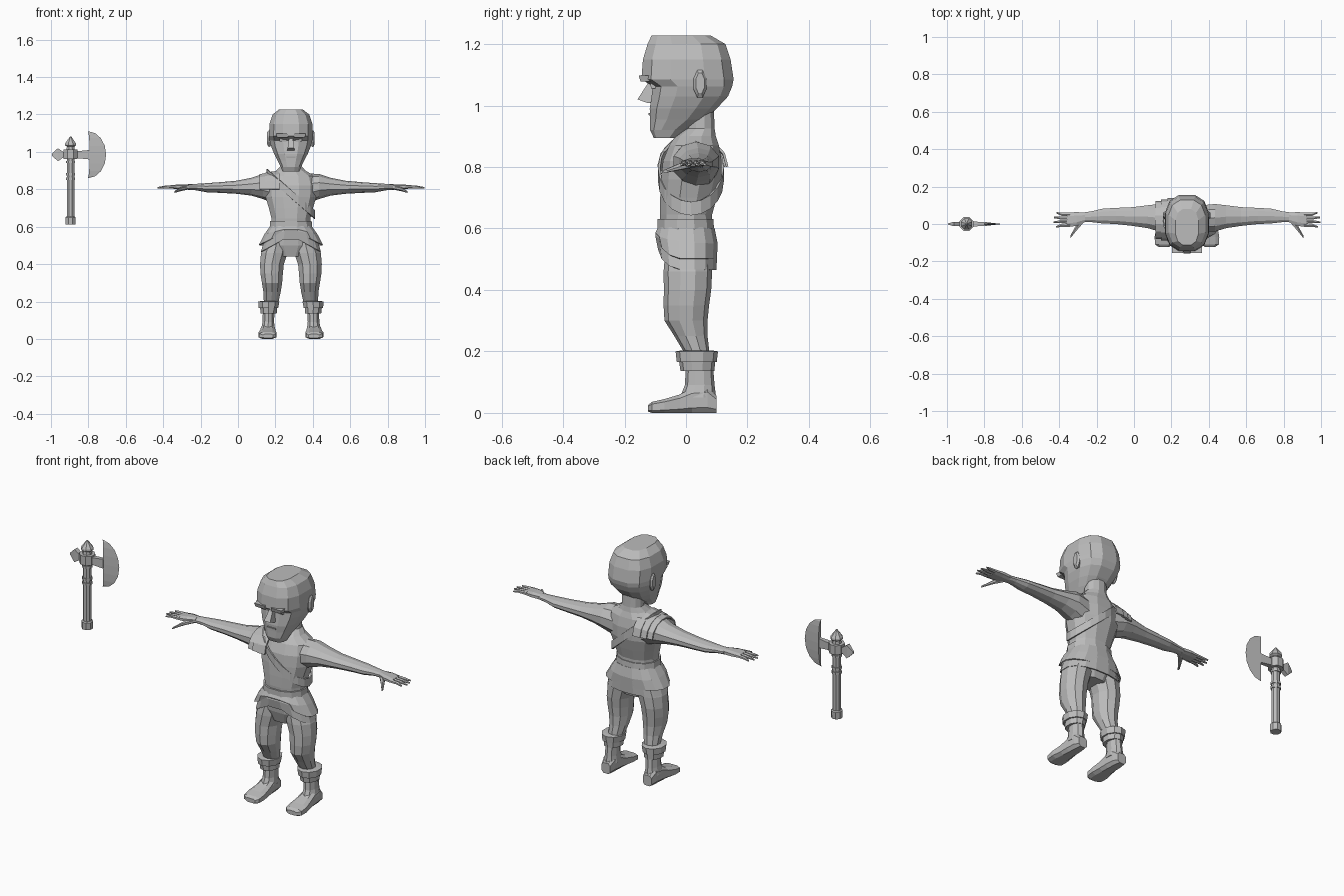
import bpy
import bmesh
from math import sin, cos, pi, copysign

cube = bpy.data.objects.get("Cube")
if cube:
    bpy.data.objects.remove(cube, do_unlink=True)

grey = bpy.data.materials.new("plain_grey")
grey.use_nodes = True
grey.diffuse_color = (0.5, 0.5, 0.5, 1)
grey.node_tree.nodes["Principled BSDF"].inputs["Base Color"].default_value = grey.diffuse_color

BODY_X, AXE_X = 0.283, -0.895
CROSS = {"x": (1, 2), "y": (0, 2), "z": (0, 1)}


def finish(name, bm, centre=BODY_X, side=1, thick=0):
    """Place a mesh about its centre line, optionally flipped to the other side."""
    for v in bm.verts:
        v.co.x = centre + side * v.co.x
    bmesh.ops.recalc_face_normals(bm, faces=bm.faces)
    mesh = bpy.data.meshes.new(name)
    bm.to_mesh(mesh)
    bm.free()
    mesh.materials.append(grey)
    obj = bpy.data.objects.new(name, mesh)
    bpy.context.collection.objects.link(obj)
    if thick:
        mod = obj.modifiers.new("thickness", "SOLIDIFY")
        mod.thickness = thick
        mod.offset = 1
    return obj


def outline(n, power):
    """Unit ring with a flat side towards each axis; lower power is boxier."""
    ring = []
    for i in range(n):
        a = 2 * pi * (i + 0.5) / n
        ring.append([copysign(abs(f(a)) ** power, f(a)) for f in (cos, sin)])
    top = [max(p[k] for p in ring) for k in (0, 1)]
    return [(p[0] / top[0], p[1] / top[1]) for p in ring]


def loft_mesh(rings, axis="z", n=12, power=1, caps=True):
    """Skin rings given as (position, low a, high a, low b, high b)."""
    bm = bmesh.new()
    a, b = CROSS[axis]
    rows = []
    for t, a0, a1, b0, b1 in rings:
        row = []
        for u, w in outline(n, power):
            co = [t, t, t]
            co[a] = (a0 + a1 + u * (a1 - a0)) / 2
            co[b] = (b0 + b1 + w * (b1 - b0)) / 2
            row.append(bm.verts.new(co))
        rows.append(row)
    for low, high in zip(rows, rows[1:]):
        for i in range(n):
            j = (i + 1) % n
            bm.faces.new((low[i], low[j], high[j], high[i]))
    if caps:
        bm.faces.new(rows[0])
        bm.faces.new(rows[-1])
    return bm


def loft(name, rings, axis="z", n=12, power=1, **place):
    return finish(name, loft_mesh(rings, axis, n, power), **place)


def even(*rings):
    """Rings symmetric in x, given as (height, half width, front, back)."""
    return [(z, -w, w, f, b) for z, w, f, b in rings]


def turned(*rings):
    """Round rings given as (height, radius)."""
    return [(z, -r, r, -r, r) for z, r in rings]


# Head with a long jaw and overhanging brow
loft("head", even(
    (.895, .045, -.105, -.03), (.92, .055, -.117, 0), (.955, .072, -.117, .06),
    (.99, .09, -.118, .1), (1.03, .106, -.112, .137), (1.062, .114, -.108, .15),
    (1.085, .117, -.145, .155), (1.15, .115, -.14, .145), (1.2, .098, -.125, .128),
    (1.228, .062, -.112, .08)), power=.75)
loft("nose", even((1.008, .02, -.125, -.1), (1.02, .018, -.158, -.1),
                  (1.075, .01, -.122, -.1)), n=4)
loft("mouth", even((.968, .024, -.121, -.11), (.976, .026, -.123, -.11)), n=4)

# Torso and neck
loft("torso", even(
    (.44, .08, -.05, .07), (.5, .13, -.07, .085), (.6, .104, -.082, .085),
    (.645, .104, -.085, .085), (.7, .118, -.084, .1), (.76, .136, -.081, .115),
    (.82, .14, -.075, .116), (.87, .128, -.055, .107), (.9, .078, -.035, .097),
    (.925, .055, 0, .093), (1.01, .052, 0, .09)), power=.9)
loft("belt", even((.585, .114, -.092, .092), (.63, .111, -.092, .089)), power=.9)

# Two skirt layers, both parting upwards at the front
for name, hem, width in (("skirt_under", .465, .155), ("skirt_over", .5, .166)):
    bm = loft_mesh(even((hem, width, -.085, .093), (.55, width * .82, -.094, .097),
                        (.6, .106, -.086, .087)), n=16, power=.85, caps=False)
    for v in bm.verts:
        if v.co.y < 0:
            drop = (.6 - v.co.z) / (.6 - hem)
            v.co.z += .09 * drop * max(0, 1 - abs(v.co.x) / width)
    finish(name, bm, thick=.006)

# Diagonal chest strap
bm = bmesh.new()
strap = []
for i in range(20):
    a = 2 * pi * i / 20
    x, y = .13 * cos(a), .016 + .107 * sin(a)
    strap.append([bm.verts.new((x, y, .775 - .85 * x + h)) for h in (-.022, .022)])
for p, q in zip(strap, strap[1:] + strap[:1]):
    bm.faces.new((p[0], q[0], q[1], p[1]))
finish("chest_strap", bm, thick=.007)

# Overlapping plates on the right shoulder
for k, (x0, x1, size) in enumerate(((.06, .105, .096), (.098, .138, .09), (.13, .168, .082))):
    bm = bmesh.new()
    arch = []
    for i in range(8):
        a = pi * i / 7
        arch.append([bm.verts.new((-x, .022 + (size + .012) * cos(a), .8 + s * sin(a)))
                     for x, s in ((x0, size), (x1, size - .008))])
    for p, q in zip(arch, arch[1:]):
        bm.faces.new((p[0], q[0], q[1], p[1]))
    finish(f"shoulder_plate_{k + 1}", bm, thick=.008)

# Paired parts
for label, side in (("left", 1), ("right", -1)):
    loft(label + "_ear", [(.1, .028, .062, 1.035, 1.105), (.118, .025, .066, 1.025, 1.115),
                          (.127, .032, .06, 1.04, 1.105)], "x", 8, side=side)
    loft(label + "_eye", [(1.055, .025, .06, -.113, -.1), (1.072, .025, .06, -.117, -.1)],
         n=4, side=side)
    loft(label + "_brow", [(1.078, .015, .075, -.148, -.11), (1.098, .02, .08, -.154, -.11)],
         n=4, side=side)
    loft(label + "_arm", [
        (.08, -.04, .1, .72, .885), (.15, -.04, .107, .748, .882), (.21, -.022, .1, .766, .862),
        (.29, -.01, .09, .776, .846), (.38, 0, .086, .781, .838), (.45, .003, .082, .784, .833),
        (.51, .01, .068, .795, .829), (.55, .01, .062, .797, .827)], "x", 10, side=side)
    loft(label + "_palm", [(.545, .01, .06, .798, .827), (.59, -.01, .064, .8, .827),
                           (.64, -.016, .06, .804, .822)], "x", 8, power=.8, side=side)
    for k, reach in enumerate((.7, .714, .712, .698)):
        y = -.007 + k * .0195
        tip = y + (k - 1.5) * .006
        loft(f"{label}_finger_{k + 1}", [
            (.625, y - .009, y + .009, .804, .823), (.67, y - .008, y + .009, .804, .82),
            (reach, tip - .004, tip + .004, .804, .812)], "x", 6, side=side)
    loft(label + "_thumb", [(.555, .005, .035, .797, .82), (.59, -.035, -.002, .79, .812),
                            (.622, -.075, -.06, .781, .791)], "x", 6, side=side)
    loft(label + "_leg", [
        (.55, .01, .125, -.065, .085), (.46, .018, .16, -.073, .085), (.4, .038, .165, -.072, .082),
        (.35, .043, .163, -.073, .075), (.3, .047, .155, -.07, .07), (.25, .055, .147, -.038, .07),
        (.2, .066, .145, -.008, .076)][::-1], n=10, side=side)
    loft(label + "_boot_shaft", [(.05, .085, .16, -.02, .098), (.09, .09, .152, -.004, .093),
                                 (.15, .088, .15, 0, .088)], n=10, side=side)
    loft(label + "_boot_cuff", [
        (.137, .076, .162, -.018, .092), (.165, .074, .165, -.022, .095), (.166, .068, .172, -.03, .1),
        (.2, .062, .175, -.034, .104), (.203, .08, .155, -.015, .085)], n=10, side=side)
    loft(label + "_foot", [
        (.1, .098, .148, 0, .055), (.07, .09, .156, 0, .085), (.02, .086, .16, 0, .08),
        (-.02, .083, .164, 0, .06), (-.07, .078, .173, 0, .045), (-.11, .08, .17, 0, .036),
        (-.123, .095, .15, .004, .026)], "y", 8, power=.6, side=side)

# Axe shaft, end cap, bands and top spike
loft("axe_handle", turned((.62, .02), (1.03, .02)), n=8, centre=AXE_X)
loft("axe_end_cap", turned((.612, .026), (.65, .027), (.655, .022)), n=8, centre=AXE_X)
for k, z in enumerate((.85, .875, .94)):
    loft(f"axe_band_{k + 1}", turned((z, .024), (z + .012, .024)), n=8, centre=AXE_X)
loft("axe_socket", turned((.963, .037), (1.012, .037)), n=8, centre=AXE_X)
loft("axe_spike", turned((1.012, .022), (1.028, .02), (1.035, .03), (1.045, .029), (1.083, .003)),
     n=8, centre=AXE_X)
loft("axe_blade_neck", [(.03, -.014, .014, .967, 1.003), (.1, -.009, .009, .96, 1.01)],
     "x", 4, centre=AXE_X)
loft("axe_back_spike", [(-.1, -.003, .003, .98, .99), (-.068, -.012, .012, .95, 1.02),
                        (-.035, -.012, .012, .973, .997), (-.02, -.012, .012, .973, .997)],
     "x", 4, centre=AXE_X)

# Crescent blade, thick at the inner edge and sharp at the rim
bm = bmesh.new()
rows = []
for i in range(9):
    a = pi * i / 8
    z = .985 + .125 * cos(a)
    rows.append([bm.verts.new(p) for p in (
        (.092 + .01 * sin(a), -.009 * sin(a) - .001, z), (.094 + .096 * sin(a), 0, z),
        (.092 + .01 * sin(a), .009 * sin(a) + .001, z))])
for p, q in zip(rows, rows[1:]):
    for i in range(3):
        j = (i + 1) % 3
        bm.faces.new((p[i], p[j], q[j], q[i]))
bm.faces.new(rows[0])
bm.faces.new(rows[-1])
finish("axe_blade", bm, centre=AXE_X)
